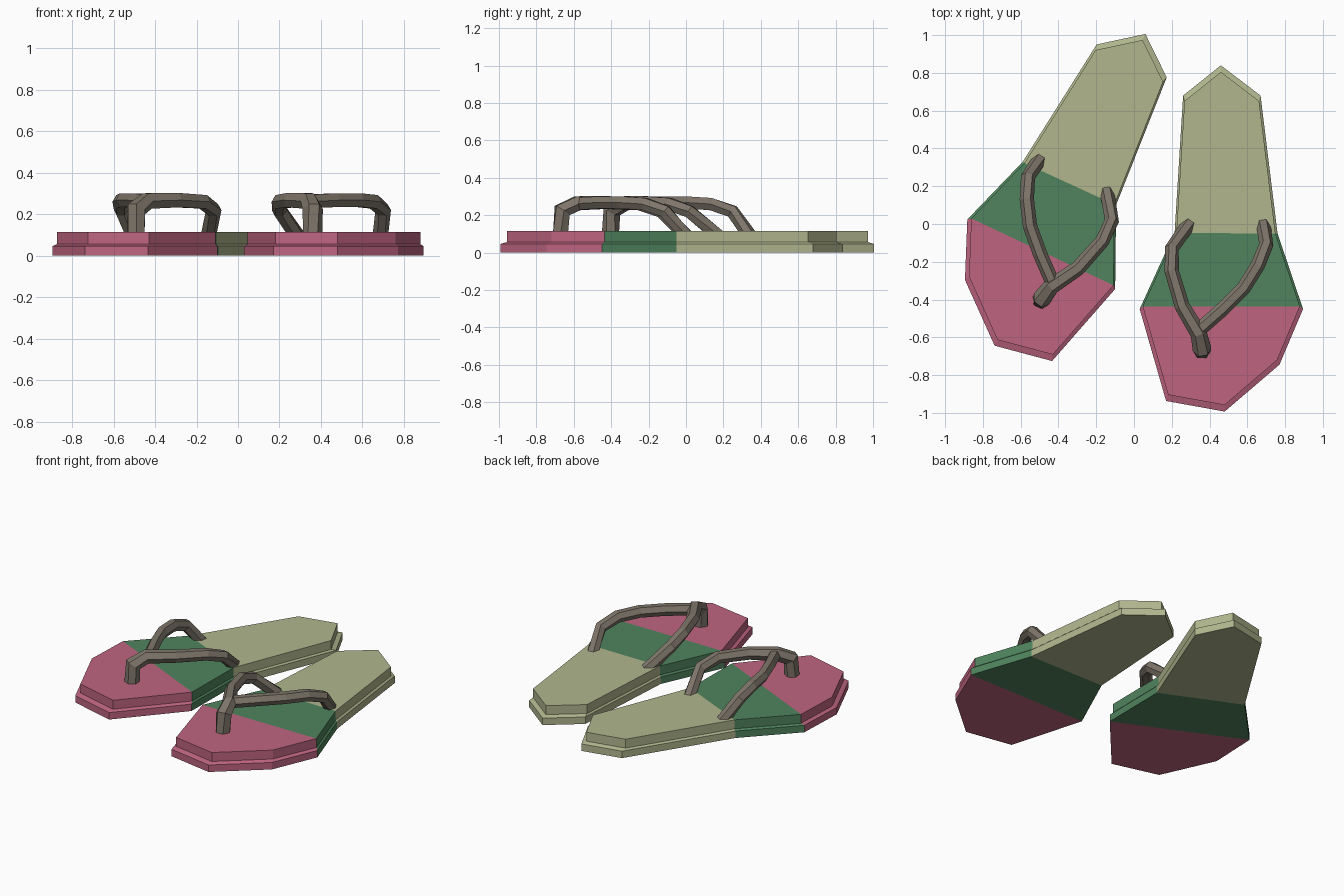
import bpy, bmesh, math
from mathutils import Vector, Matrix

if "Cube" in bpy.data.objects:
    bpy.data.objects.remove(bpy.data.objects["Cube"])

def material(name, color):
    m = bpy.data.materials.new(name)
    m.diffuse_color = (*color, 1)
    m.use_nodes = True
    m.node_tree.nodes["Principled BSDF"].inputs["Base Color"].default_value = m.diffuse_color
    return m

PINK = material("toe_pink", (0.52, 0.13, 0.22))
GREEN = material("middle_green", (0.08, 0.23, 0.11))
OLIVE = material("heel_olive", (0.44, 0.47, 0.27))
BROWN = material("strap_brown", (0.21, 0.18, 0.145))

def finish(name, bm, mats, matrix):
    bm.transform(matrix)
    bmesh.ops.recalc_face_normals(bm, faces=bm.faces)
    me = bpy.data.meshes.new(name)
    bm.to_mesh(me)
    bm.free()
    for m in mats:
        me.materials.append(m)
    ob = bpy.data.objects.new(name, me)
    bpy.context.collection.objects.link(ob)
    return ob

# Sole outline, clockwise from the left heel corner
OUTLINE = [(0.26, 0.68), (0.46, 0.84), (0.67, 0.68), (0.76, -0.05), (0.895, -0.45),
           (0.77, -0.745), (0.48, -0.993), (0.17, -0.937), (0.03, -0.45), (0.215, -0.045)]
BANDS = [(4, 5, 6, 7, 8), (3, 4, 8, 9), (9, 0, 1, 2, 3)]   # toe, middle, heel
EDGE_BAND = [2, 2, 2, 1, 0, 0, 0, 0, 1, 2]
LAYERS = [(0, 1), (0.046, 1), (0.056, 0.962), (0.115, 0.962)]  # height, scale

def sole(name, matrix):
    bm = bmesh.new()
    c = Vector((0.46, -0.08))
    rings = []
    for z, s in LAYERS:
        pts = [c + (Vector(p) - c) * s for p in OUTLINE]
        rings.append([bm.verts.new((p.x, p.y, z)) for p in pts])
    n = len(OUTLINE)
    for a, b in zip(rings, rings[1:]):
        for i in range(n):
            j = (i + 1) % n
            bm.faces.new((a[i], a[j], b[j], b[i])).material_index = EDGE_BAND[i]
    for ring in (rings[0], rings[-1]):
        for k, band in enumerate(BANDS):
            bm.faces.new([ring[i] for i in band]).material_index = k
    finish(name, bm, [PINK, GREEN, OLIVE], matrix)

# Strap centre lines with radius: x, y, z, r
INNER = [(0.29, 0.0, 0.09, 0.038), (0.20, -0.13, 0.22, 0.038), (0.20, -0.25, 0.26, 0.038),
         (0.255, -0.435, 0.268, 0.04), (0.342, -0.58, 0.264, 0.044),
         (0.36, -0.662, 0.225, 0.05), (0.36, -0.672, 0.09, 0.046)]
OUTER = [(0.685, 0.0, 0.09, 0.038), (0.70, -0.11, 0.22, 0.038), (0.655, -0.22, 0.26, 0.038),
         (0.58, -0.34, 0.268, 0.038), (0.47, -0.45, 0.268, 0.038), (0.345, -0.56, 0.262, 0.038)]

def strap(name, path, matrix):
    bm = bmesh.new()
    pts = [Vector(p[:3]) for p in path]
    dirs = [(b - a).normalized() for a, b in zip(pts, pts[1:])]
    rings = []
    for i, p in enumerate(pts):
        t = (dirs[max(i - 1, 0)] + dirs[min(i, len(dirs) - 1)]).normalized()
        flat = Vector((t.x, t.y, 0))
        side = flat.cross(Vector((0, 0, 1))).normalized()
        up = side.cross(t).normalized()
        r = path[i][3]
        ang = [math.radians(60 * k) for k in range(6)]
        rings.append([bm.verts.new(p + (side * math.cos(a) + up * math.sin(a)) * r) for a in ang])
    for a, b in zip(rings, rings[1:]):
        for i in range(6):
            j = (i + 1) % 6
            bm.faces.new((a[i], a[j], b[j], b[i]))
    bm.faces.new(rings[0])
    bm.faces.new(rings[-1])
    finish(name, bm, [BROWN], matrix)

# Second sandal is mirrored and turned outward
turned = (Matrix.Translation((0.119, 0.05, 0)) @ Matrix.Rotation(math.radians(-25.2), 4, 'Z')
          @ Matrix.Scale(-1, 4, (1, 0, 0)))
for label, mat in (("right", Matrix.Identity(4)), ("left", turned)):
    sole(label + "_sole", mat)
    strap(label + "_inner_strap_and_toe_post", INNER, mat)
    strap(label + "_outer_strap", OUTER, mat)
